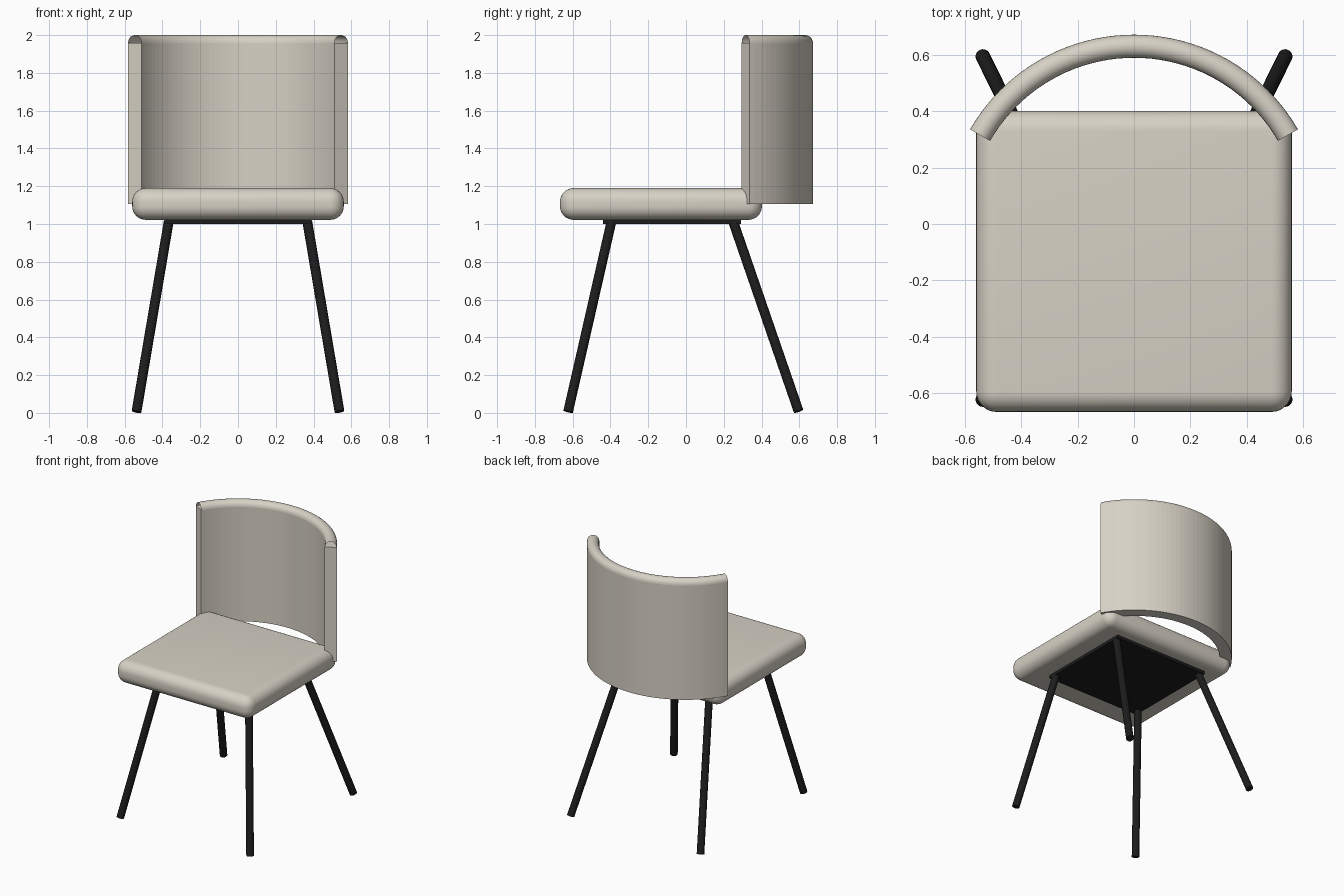
import bpy, bmesh, math
from mathutils import Vector

if "Cube" in bpy.data.objects:
    bpy.data.objects.remove(bpy.data.objects["Cube"])


def material(name, color):
    m = bpy.data.materials.new(name)
    m.diffuse_color = (*color, 1)
    m.use_nodes = True
    m.node_tree.nodes["Principled BSDF"].inputs["Base Color"].default_value = m.diffuse_color
    return m


CREAM = material("cream fabric", (0.68, 0.64, 0.56))
BLACK = material("black metal", (0.012, 0.012, 0.012))


def finish(name, bm, mat, smooth=None):
    bmesh.ops.recalc_face_normals(bm, faces=bm.faces)
    mesh = bpy.data.meshes.new(name)
    bm.to_mesh(mesh)
    bm.free()
    ob = bpy.data.objects.new(name, mesh)
    bpy.context.collection.objects.link(ob)
    mesh.materials.append(mat)
    if smooth:
        bpy.ops.object.select_all(action='DESELECT')
        ob.select_set(True)
        bpy.context.view_layer.objects.active = ob
        bpy.ops.object.shade_smooth_by_angle(angle=math.radians(smooth))
    return ob


def box(name, lo, hi, mat, bevel=0):
    bm = bmesh.new()
    bmesh.ops.create_cube(bm, size=1)
    for v in bm.verts:
        v.co = [(l + h) / 2 + c * (h - l) for l, h, c in zip(lo, hi, v.co)]
    if bevel:
        bmesh.ops.bevel(bm, geom=bm.edges[:], offset=bevel, segments=8,
                        profile=0.5, affect='EDGES')
    return finish(name, bm, mat, 30 if bevel else None)


def arc_sweep(name, profile, closed, smooth, steps=40):
    """Sweep a (radius, height) profile from 30 to 150 degrees around z."""
    bm = bmesh.new()
    rings = []
    for i in range(steps + 1):
        a = math.radians(30 + 120 * i / steps)
        rings.append([bm.verts.new((r * math.cos(a), r * math.sin(a), z))
                      for r, z in profile])
    n = len(profile)
    for p, q in zip(rings, rings[1:]):
        for j in range(n if closed else n - 1):
            k = (j + 1) % n
            bm.faces.new((p[j], p[k], q[k], q[j]))
    if closed:
        bm.faces.new(rings[0])
        bm.faces.new(rings[-1])
    return finish(name, bm, CREAM, smooth)


def rod(name, top, bottom, radius):
    bm = bmesh.new()
    top, bottom = Vector(top), Vector(bottom)
    axis = top - bottom
    bmesh.ops.create_cone(bm, cap_ends=True, segments=16, radius1=radius,
                          radius2=radius, depth=axis.length)
    bm.transform(axis.to_track_quat('Z', 'Y').to_matrix().to_4x4())
    bmesh.ops.translate(bm, verts=bm.verts, vec=(top + bottom) / 2)
    return finish(name, bm, BLACK, 35)


# Seat cushion and the plate under it
box("seat", (-0.56, -0.667, 1.022), (0.56, 0.402, 1.19), CREAM, 0.072)
box("seat_plate", (-0.39, -0.44, 1.0), (0.39, 0.29, 1.024), BLACK)

# Curved backrest wall, with an open-ended half-round rim on top
INNER, OUTER, RIM = 0.59, 0.672, 1.959
arc_sweep("backrest", [(INNER, 1.105), (OUTER, 1.105), (OUTER, RIM), (INNER, RIM)],
          True, None)
mid, rad = (INNER + OUTER) / 2, (OUTER - INNER) / 2
rim = [(mid + rad * math.cos(math.pi * i / 12), RIM + rad * math.sin(math.pi * i / 12))
       for i in range(13)]
arc_sweep("backrest_rim", rim, False, 40)

# Splayed legs
for side, s in (("left", -1), ("right", 1)):
    rod(f"front_leg_{side}", (s * 0.367, -0.395, 1.012), (s * 0.537, -0.624, 0.007), 0.026)
    rod(f"back_leg_{side}", (s * 0.367, 0.25, 1.012), (s * 0.537, 0.596, 0.009), 0.026)
